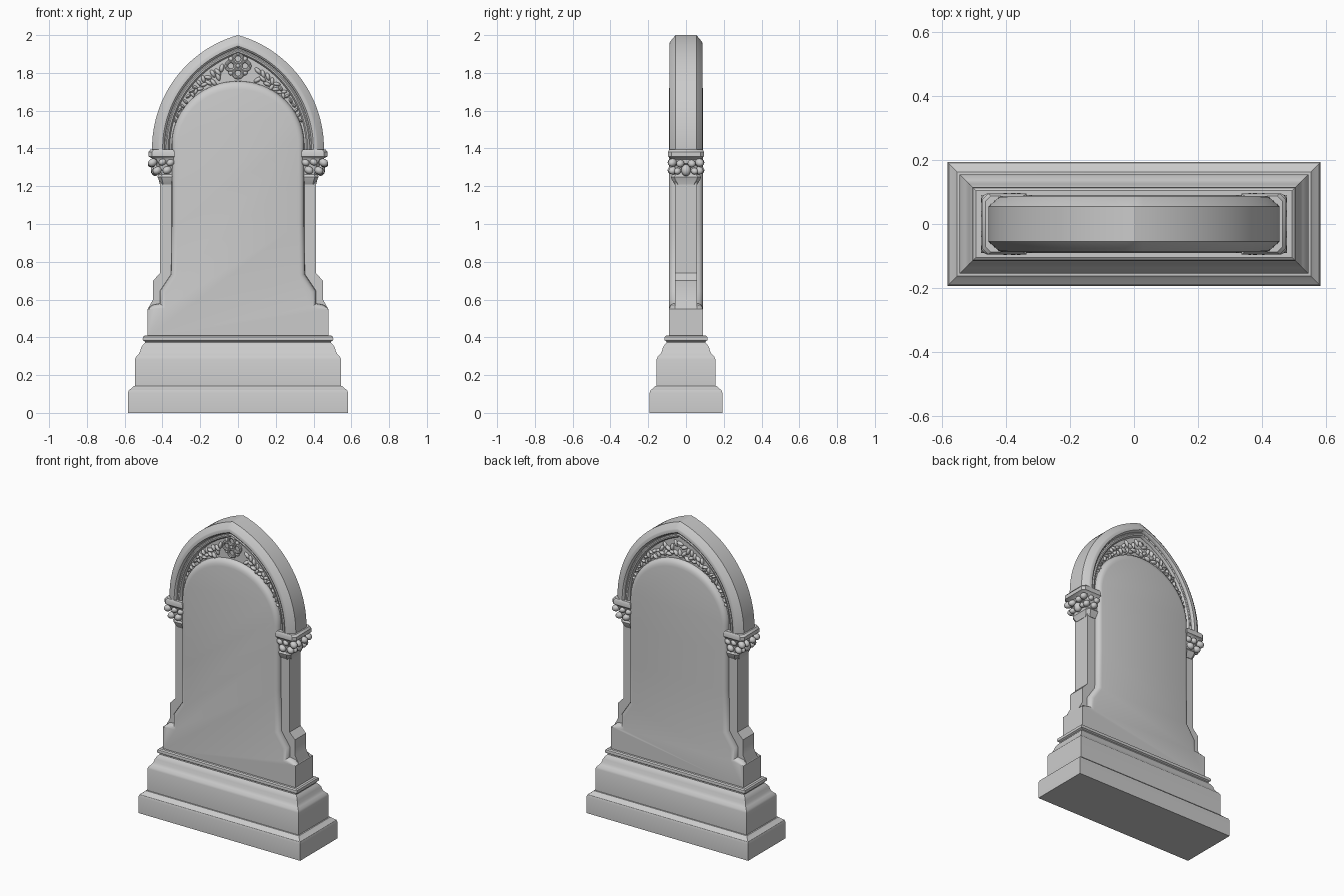
import bpy, bmesh, math, random
from mathutils import Vector, Matrix, Euler

if "Cube" in bpy.data.objects:
    bpy.data.objects.remove(bpy.data.objects["Cube"])

random.seed(4)
ARC_X, ARC_Z, ARC_R = -0.168, 1.40, 0.623      # pointed-arch circle for the right half


def finish(name, bm, angle=35):
    bmesh.ops.recalc_face_normals(bm, faces=bm.faces)
    me = bpy.data.meshes.new(name)
    bm.to_mesh(me)
    bm.free()
    ob = bpy.data.objects.new(name, me)
    bpy.context.collection.objects.link(ob)
    bpy.ops.object.select_all(action='DESELECT')
    ob.select_set(True)
    bpy.context.view_layer.objects.active = ob
    bpy.ops.object.shade_smooth_by_angle(angle=math.radians(angle))
    return ob


def skin(bm, rings, ring_closed=True, caps=True, loop=False):
    """Bridge successive rings of points with quads."""
    vs = [[bm.verts.new(p) for p in r] for r in rings]
    n = len(vs[0])
    for i in range(len(vs) if loop else len(vs) - 1):
        a, b = vs[i], vs[(i + 1) % len(vs)]
        for j in range(n if ring_closed else n - 1):
            k = (j + 1) % n
            bm.faces.new((a[j], a[k], b[k], b[j]))
    if caps:
        bm.faces.new(vs[0])
        bm.faces.new(vs[-1])


def arch(inset, n=28, start=-2.0):
    """Right half of the pointed arch, springing to apex."""
    r = ARC_R - inset
    a0, a1 = math.radians(start), math.acos(-ARC_X / r)
    pts = []
    for i in range(n + 1):
        a = a0 + (a1 - a0) * i / n
        pts.append((ARC_X + r * math.cos(a), ARC_Z + r * math.sin(a)))
    pts[-1] = (0.0, pts[-1][1])
    return pts


def mirrored(half):
    return half + [(-p[0], *p[1:]) for p in reversed(half) if p[0] > 1e-5]


def slab(name, half, layers):
    """Upright plate; each layer is (inset, y), each point (x, z, inset weight)."""
    pts = mirrored(half)
    n = len(pts)
    dirs = []
    for i in range(n):
        p, q, s = (Vector(pts[(i + d) % n][:2]) for d in (-1, 0, 1))
        e1, e2 = (q - p).normalized(), (s - q).normalized()
        n1, n2 = Vector((-e1.y, e1.x)), Vector((-e2.y, e2.x))
        m = (n1 + n2).normalized()
        dirs.append(m / max(0.5, m.dot(n1)))
    both = [(d, -y) for d, y in reversed(layers)] + layers
    rings = [[(x + dirs[i].x * d * w, y, z + dirs[i].y * d * w)
              for i, (x, z, w) in enumerate(pts)] for d, y in both]
    bm = bmesh.new()
    skin(bm, rings)
    return finish(name, bm)


def blob(bm, loc, size, rot=(0, 0, 0), sub=2):
    m = Matrix.LocRotScale(Vector(loc), Euler(rot), Vector(size))
    bmesh.ops.create_icosphere(bm, subdivisions=sub, radius=1, matrix=m)


# Moulded base: rectangular rings following a (half depth, z) profile
profile = [(.193, 0), (.193, .105), (.188, .12), (.172, .132), (.162, .142), (.155, .143),
           (.155, .285), (.150, .297), (.137, .31), (.128, .325), (.123, .345), (.112, .362),
           (.103, .372), (.103, .378), (.113, .384), (.115, .392), (.112, .403), (.104, .409)]
bm = bmesh.new()
skin(bm, [[(sx * (h + .39), sy * h, z) for sx, sy in ((-1, -1), (1, -1), (1, 1), (-1, 1))]
          for h, z in profile])
finish("moulded_base", bm, 30)

# Core: columns with stepped feet and the arch body
core = [(.475, .40), (.475, .555), (.45, .60), (.45, .70), (.412, .74), (.412, 1.30), (.45, 1.32)]
slab("column_and_arch_core", [(x, z, 0) for x, z in core + arch(.003)], [(0, .057)])

# Raised inscription panel, widening to the plinth at the bottom
panel = [(.478, .40, 0), (.478, .55, 0), (.455, .572, .7), (.415, .58, 1), (.415, .645, 1),
         (.355, .735, 1), (.352, 1.0, 1), (.352, 1.25, 1)]
for i in range(33):
    a = math.pi / 2 * i / 32
    panel.append((.352 * math.cos(a) if i < 32 else 0, 1.42 + .338 * math.sin(a), 1 + .5 * math.sin(a)))
slab("inscription_panel", panel, [(0, .05), (.003, .070), (.010, .081), (.019, .087), (.030, .09)])

# Hood moulding around the pointed arch
section = [(0, .055), (.033, .084), (.040, .087), (.056, .087), (.062, .082), (.066, .070),
           (.072, .069), (.078, .074), (.086, .073), (.092, .066), (.095, .05)]
section = [(d, -y) for d, y in reversed(section)] + section
bm = bmesh.new()
skin(bm, [[(x, y, z) for x, z in mirrored(arch(d))] for d, y in section], False, False, True)
finish("hood_moulding", bm, 30)

# Leaf capitals
for side, label in ((1, "right"), (-1, "left")):
    bm = bmesh.new()
    # bell and abacus: (x inner, x outer, half depth, z)
    bell = [(.352, .414, .060, 1.21), (.350, .420, .075, 1.235), (.348, .426, .080, 1.25),
            (.350, .422, .072, 1.262), (.347, .432, .076, 1.31), (.342, .452, .084, 1.345),
            (.340, .462, .088, 1.352), (.335, .474, .095, 1.358), (.335, .474, .095, 1.382),
            (.345, .464, .088, 1.394)]
    rings = []
    for x0, x1, h, z in bell:
        c = .018
        rings.append([(side * x, y, z) for x, y in (
            (x0, -h), (x1 - c, -h), (x1, -h + c), (x1, h - c), (x1 - c, h), (x0, h))])
    skin(bm, rings)
    # curled leaves in two tiers
    for s in (-1, 1):
        for x, y, z, r in ((.452, .072, 1.325, .027), (.400, .078, 1.328, .022), (.357, .077, 1.325, .023),
                           (.428, .070, 1.283, .026), (.375, .075, 1.285, .026),
                           (.455, .030, 1.320, .025), (.438, .045, 1.280, .022)):
            blob(bm, (side * x, s * y, z), (r, r * .85, r * .8), (s * .4, side * .4, s * side * .5))
    blob(bm, (side * .438, 0, 1.285), (.024, .026, .032))
    finish(label + "_capital", bm)

# Carved foliage between panel and hood, front and back
for face, label, limit in ((-1, "front", .085), (1, "back", -1)):
    bm = bmesh.new()
    outer = arch(.098, 60, 0)
    for s in (-1, 1):
        for i in range(17):
            t = .24 + .76 * i / 16
            ox, oz = outer[round(t * 60)]
            a = t * math.pi / 2
            ix, iz = .352 * math.cos(a), 1.42 + .338 * math.sin(a)
            gap = math.hypot(ox - ix, oz - iz)
            for f in (.22, .62) if gap > .05 else (.45,):
                f += random.uniform(-.08, .14)
                x, z = ix + (ox - ix) * f, iz + (oz - iz) * f
                if x < limit:
                    continue
                size = min(.024, .012 + gap * .12)
                blob(bm, (s * x, face * .055, z), (size, .016 + random.random() * .006, size * .5),
                     (0, random.uniform(0, math.pi), 0))
    finish(label + "_foliage", bm)

# Quatrefoil at the top of the front
bm = bmesh.new()


def ring(bm, cx, cz, big, small, n=20, m=8):
    skin(bm, [[(cx + (big + small * math.cos(v)) * math.cos(u), -.062 - small * math.sin(v),
                cz + (big + small * math.cos(v)) * math.sin(u))
               for v in (2 * math.pi * j / m for j in range(m))]
              for u in (2 * math.pi * i / n for i in range(n))], True, False, True)


for k in range(4):
    a = k * math.pi / 2
    ring(bm, .038 * math.cos(a), 1.837 + .038 * math.sin(a), .024, .009)
    blob(bm, (.052 * math.cos(a + math.pi / 4), -.057, 1.837 + .052 * math.sin(a + math.pi / 4)), (.014, .015, .014))
blob(bm, (0, -.06, 1.837), (.013, .016, .013))
finish("front_quatrefoil", bm)
